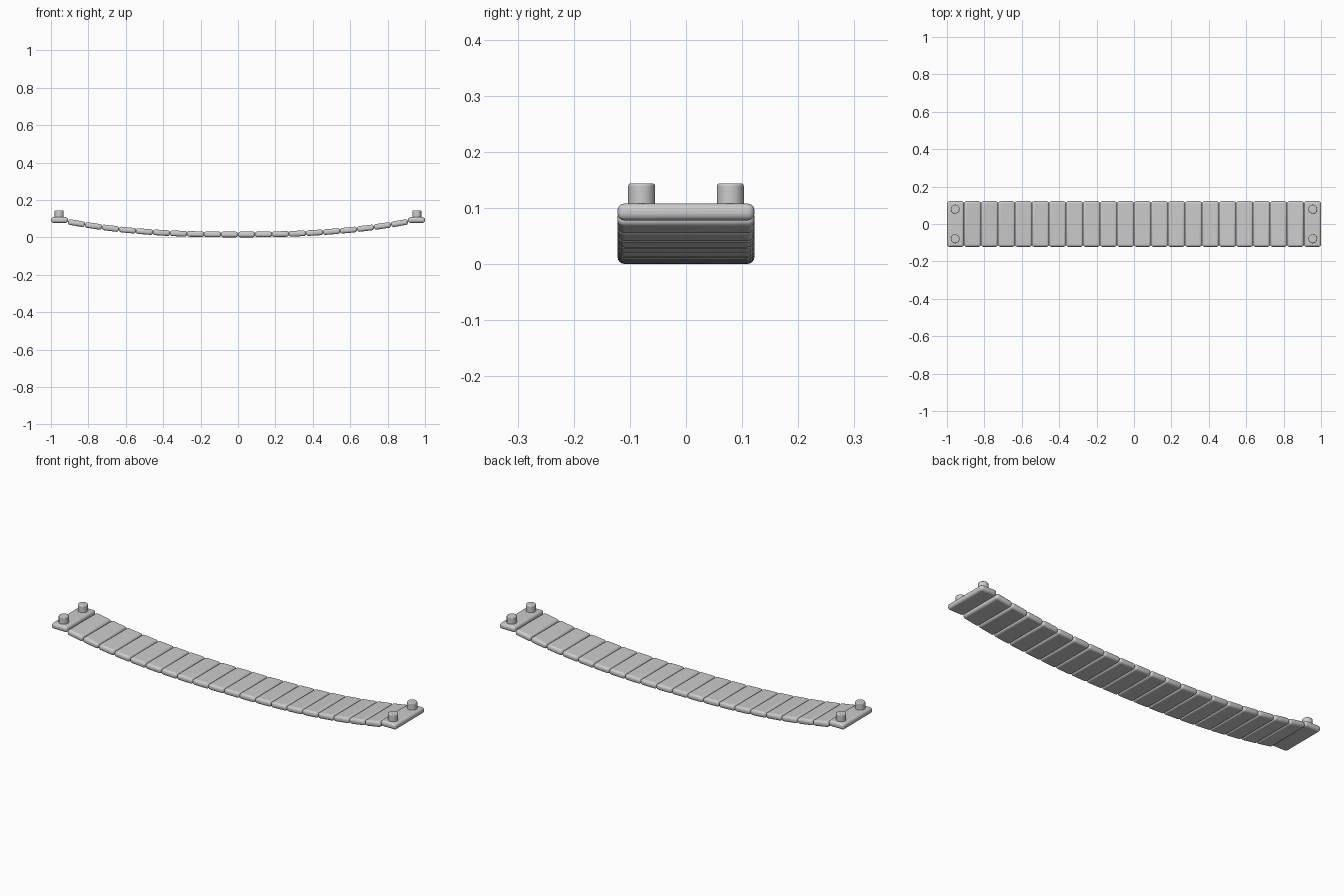
import bpy
import math

cube = bpy.data.objects.get("Cube")
if cube:
    bpy.data.objects.remove(cube, do_unlink=True)

grey = bpy.data.materials.new("plain_grey")
grey.use_nodes = True
grey.diffuse_color = (0.6, 0.6, 0.6, 1)
grey.node_tree.nodes["Principled BSDF"].inputs["Base Color"].default_value = (0.6, 0.6, 0.6, 1)

COUNT = 22
PITCH = 2 / COUNT
THICK = 0.03
DEPTH = 0.244


def sag(x):
    """Height of the plank centres along the hanging curve."""
    return 0.0155 + 0.087 * abs(x) ** 2.5


def finish(obj, name, bevel):
    obj.name = name
    obj.data.materials.append(grey)
    mod = obj.modifiers.new("rounded_edges", "BEVEL")
    mod.width = bevel
    mod.segments = 4
    mod.limit_method = "ANGLE"
    bpy.ops.object.shade_smooth_by_angle(angle=math.radians(40))


# Planks following the sag, with level planks at both ends
for i in range(COUNT):
    x = (i + 0.5) * PITCH - 1
    is_end = i in (0, COUNT - 1)
    slope = (sag(x + 0.01) - sag(x - 0.01)) / 0.02
    tilt = 0 if is_end else -math.atan(slope)
    bpy.ops.mesh.primitive_cube_add(size=1, location=(x, 0, sag(x)), rotation=(0, tilt, 0))
    plank = bpy.context.object
    plank.scale = (PITCH, DEPTH, THICK)
    bpy.ops.object.transform_apply(location=False, rotation=False, scale=True)
    finish(plank, f"plank_{i + 1}", 0.012)

# Pegs standing on the end planks
for side, end in ((-1, "right"), (1, "left")):
    for y, row in ((-0.079, "front"), (0.079, "back")):
        bpy.ops.mesh.primitive_cylinder_add(vertices=32, radius=0.024, depth=0.05,
                                            location=(side * 0.956, y, 0.119))
        finish(bpy.context.object, f"peg_{end}_{row}", 0.005)
